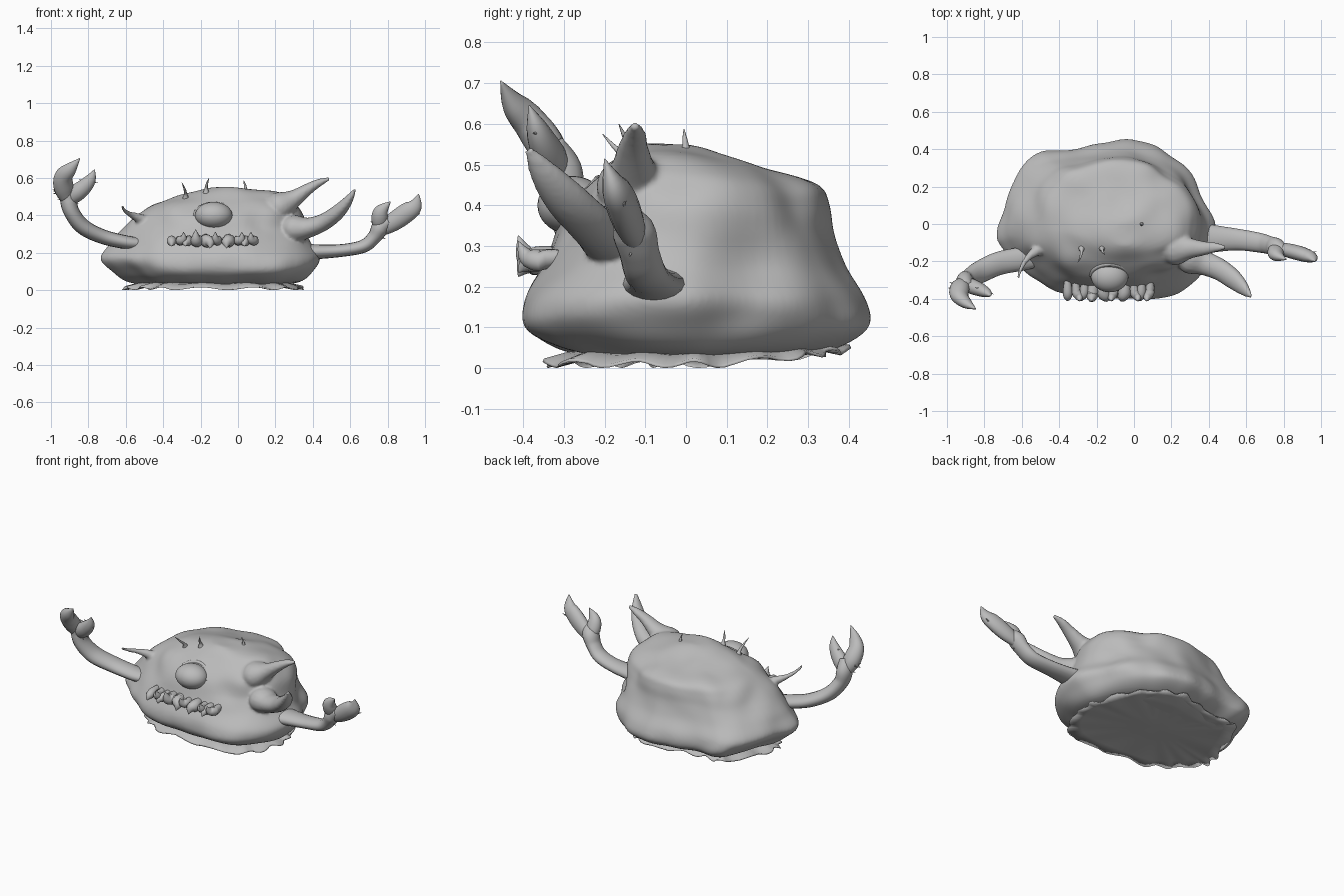
import bpy, bmesh, math, random
from mathutils import Vector, noise

random.seed(4)
if "Cube" in bpy.data.objects:
    bpy.data.objects.remove(bpy.data.objects["Cube"])

GREY = (0.5, 0.5, 0.5, 1)
clay = bpy.data.materials.new("clay_grey")
clay.use_nodes = True
clay.diffuse_color = GREY
clay.node_tree.nodes["Principled BSDF"].inputs["Base Color"].default_value = GREY


def smooth_path(pts, steps, closed=False):
    """Catmull-Rom interpolation of equal-length tuples."""
    n = len(pts)
    at = (lambda i: pts[i % n]) if closed else (lambda i: pts[max(0, min(n - 1, i))])
    out = []
    for i in range(n if closed else n - 1):
        a, b, c, d = at(i - 1), at(i), at(i + 1), at(i + 2)
        for s in range(steps):
            t = s / steps
            out.append(tuple(
                q + 0.5 * t * (r - p + t * (2*p - 5*q + 4*r - w + t * (3*(q - r) + w - p)))
                for p, q, r, w in zip(a, b, c, d)))
    if not closed:
        out.append(tuple(pts[-1]))
    return out


def loft(name, rings):
    """Skin a list of equal-sized closed rings and cap both ends."""
    bm = bmesh.new()
    loops = [[bm.verts.new(p) for p in ring] for ring in rings]
    n = len(loops[0])
    for a, b in zip(loops, loops[1:]):
        for i in range(n):
            j = (i + 1) % n
            bm.faces.new((a[i], a[j], b[j], b[i]))
    for loop in (loops[0], loops[-1]):
        hub = bm.verts.new(sum((v.co for v in loop), Vector()) / n)
        for i in range(n):
            bm.faces.new((loop[i], loop[(i + 1) % n], hub))
    bmesh.ops.recalc_face_normals(bm, faces=bm.faces)
    mesh = bpy.data.meshes.new(name)
    bm.to_mesh(mesh)
    bm.free()
    mesh.shade_smooth()
    mesh.materials.append(clay)
    obj = bpy.data.objects.new(name, mesh)
    bpy.context.collection.objects.link(obj)
    return obj


def tube(name, pts, wide=(1, 1), axis=(0, 1, 0), sides=16, steps=6):
    """Tapered limb through (x, y, z, radius); wide = start and end flattening along axis."""
    path = smooth_path(pts, steps)
    rings = []
    for i, p in enumerate(path):
        before, after = path[max(0, i - 1)], path[min(len(path) - 1, i + 1)]
        t = (Vector(after[:3]) - Vector(before[:3])).normalized()
        u = Vector(axis)
        u = (u - t * u.dot(t)).normalized()
        v = t.cross(u)
        r = max(p[3], 0.001)
        w = r * (wide[0] + (wide[1] - wide[0]) * i / (len(path) - 1))
        rings.append([Vector(p[:3]) + u * math.cos(a) * w + v * math.sin(a) * r
                      for a in (math.tau * k / sides for k in range(sides))])
    return loft(name, rings)


# Body: one footprint that grows rounder with height, then lumps pushed in and out
FOOTPRINT = smooth_path([
    (1, -.1), (.92, .19), (.76, .62), (.59, .81), (.42, .93), (.17, 1), (-.1, .92),
    (-.42, .85), (-.62, .84), (-.76, .7), (-.92, .14), (-1, -.2), (-.95, -.36),
    (-.8, -.57), (-.66, -.76), (-.42, -.93), (.08, -.98), (.55, -.98), (.82, -.8),
    (.97, -.45)], 6, True)

# height, left and right x, front and back y
LEVELS = [
    (.03, -.5, .25, -.2, .28), (.05, -.6, .34, -.31, .37), (.1, -.67, .4, -.39, .45),
    (.17, -.74, .44, -.395, .445), (.25, -.69, .4, -.355, .4), (.33, -.62, .37, -.32, .37),
    (.4, -.55, .35, -.285, .355), (.45, -.48, .32, -.24, .325), (.485, -.39, .285, -.2, .22),
    (.52, -.29, .22, -.16, .1), (.54, -.18, .1, -.13, .04), (.549, -.1, 0, -.11, .01)]

# centre, reach, push
LUMPS = [
    ((-.13, -.4, .15), .2, .006), ((.4, .17, .28), .12, -.045), ((.36, -.2, .35), .09, .02),
    ((.28, -.12, .45), .09, .02), ((-.55, -.12, .38), .07, .015), ((.12, -.3, .38), .08, -.02),
    ((-.55, .15, .33), .14, -.025), ((-.3, .4, .3), .12, -.02), ((.1, .4, .3), .1, -.015),
    ((.2, -.24, .44), .08, .02), ((-.36, -.2, .44), .08, .02), ((.2, .3, .42), .11, -.03)]


def footprint_ring(z, x0, x1, y0, y1):
    roundness = max(0, min(.85, (z - .12) * 4))
    ring = []
    for u, v in FOOTPRINT:
        s = 1 + roundness * (1 / math.hypot(u, v) - 1)
        ring.append(Vector(((x0 + x1) / 2 + u * s * (x1 - x0) / 2,
                            (y0 + y1) / 2 + v * s * (y1 - y0) / 2, z)))
    return ring


def lumpy(p):
    out = p - Vector((-.15, .03, .22))
    out.normalize()
    push = 0.012 * noise.noise(p * 7)
    for centre, reach, amount in LUMPS:
        push += amount * math.exp(-(p - Vector(centre)).length_squared / reach ** 2)
    return p + out * push


body = loft("body", [[lumpy(p) for p in footprint_ring(*level)] for level in smooth_path(LEVELS, 5)])

# Large horns with flared roots on the left side, small one on the right
horns = [
    tube("lower_left_horn", [(.24, -.16, .33, .05), (.3, -.18, .328, .074), (.38, -.21, .335, .054),
                             (.46, -.245, .365, .046), (.53, -.295, .415, .04),
                             (.585, -.345, .475, .027), (.625, -.388, .538, .008)], (1.1, 1.5)),
    tube("upper_left_horn", [(.14, -.13, .41, .05), (.22, -.13, .445, .08), (.3, -.13, .49, .048),
                             (.37, -.13, .538, .032), (.43, -.125, .573, .022),
                             (.49, -.125, .597, .009)], (1.1, 1.3)),
    tube("small_right_horn", [(-.46, -.12, .355, .03), (-.53, -.15, .385, .026),
                              (-.575, -.19, .405, .016), (-.605, -.24, .425, .012),
                              (-.62, -.29, .45, .008)])]

# Fuse the horns into the body as one skin
with bpy.context.temp_override(active_object=body, object=body,
                               selected_objects=[body] + horns,
                               selected_editable_objects=[body] + horns):
    bpy.ops.object.join()
fuse = body.modifiers.new("fuse", "REMESH")
fuse.mode = "VOXEL"
fuse.voxel_size = 0.009
fuse.use_smooth_shade = True
soften = body.modifiers.new("soften", "SMOOTH")
soften.factor = 0.5
soften.iterations = 6

# Ruffled skirt under the body: flat in front, lifting towards the back
skirt = []
for scale, lift, ruffle in ((.3, .012, 0), (.85, .01, 0), (1, 0, 1), (.99, .008, 1),
                            (.85, .028, .5), (.5, .04, 0)):
    ring = []
    for i, p in enumerate(footprint_ring(0, -.62, .35, -.345, .395)):
        a = math.tau * i / len(FOOTPRINT)
        s = scale * (1 + ruffle * (.05 * abs(math.sin(11 * a)) + .015 * math.sin(5 * a) - .035))
        q = Vector((-.135 + (p.x + .135) * s, .025 + (p.y - .025) * s, 0))
        q.z = max(0, .008 + .11 * max(0, q.y - .1) + lift + ruffle * .008 * math.sin(17 * a))
        ring.append(q)
    skirt.append(ring)
loft("skirt", skirt)

# Bulging eye with a thin lid line
eye = tube("eye", [(0, -math.cos(a), 0, math.sin(a))
                   for a in (math.pi * k / 12 for k in range(13))], axis=(1, 0, 0), sides=32, steps=2)
eye.scale = (.1, .085, .072)
eye.location = (-.13, -.28, .4)
tube("eyelid", [(-.13 + .1 * math.cos(a), -.275 + .06 * math.sin(a), .395 + .068 * math.sin(a), .011)
                for a in (math.pi * (k / 8) for k in range(9))])

# Teeth: a row of curved fangs, alternating up and down
for i, x in enumerate((-.355, -.31, -.265, -.22, -.17, -.11, -.05, 0, .04, .085)):
    big = 1.45 if i in (3, 4, 6) else 1.1
    rise = .04 if i % 2 else -.03
    lean = .02 * math.sin(i * 2)
    tube("tooth", [(x, -.3, .275, .016 * big), (x, -.36, .265, .024 * big),
                   (x + lean, -.392, .263 + rise * .3, .019 * big),
                   (x + lean, -.412, .268 + rise * big, .001)], sides=10, steps=4)

# Arms, flattened at the shoulder
tube("right_arm", [(-.52, -.17, .25, .03), (-.59, -.185, .255, .036), (-.72, -.21, .285, .039),
                   (-.83, -.26, .34, .042), (-.89, -.3, .42, .042), (-.905, -.31, .49, .046),
                   (-.895, -.335, .55, .035)], (1.9, 1))
tube("left_arm", [(.3, -.075, .205, .05), (.4, -.078, .205, .041), (.55, -.083, .212, .034),
                  (.67, -.1, .235, .035), (.73, -.115, .285, .038), (.765, -.13, .34, .047),
                  (.81, -.15, .375, .03)], (2.1, .9))

# Claws: two heavy fingers on each arm
tube("right_claw_outer", [(-.905, -.31, .47, .03), (-.93, -.34, .54, .052),
                          (-.933, -.385, .605, .049), (-.895, -.425, .65, .034),
                          (-.845, -.455, .705, .002)], (.9, .8))
tube("right_claw_inner", [(-.91, -.31, .48, .035), (-.862, -.335, .52, .046),
                          (-.815, -.355, .56, .04), (-.785, -.37, .6, .027),
                          (-.767, -.385, .645, .002)], (.9, .8))
tube("left_claw_outer", [(.74, -.12, .31, .03), (.82, -.14, .358, .048), (.895, -.16, .41, .052),
                         (.945, -.178, .45, .04), (.966, -.2, .514, .002)], (.8, .7))
tube("left_claw_inner", [(.76, -.125, .33, .035), (.757, -.15, .38, .044),
                         (.768, -.17, .425, .037), (.815, -.19, .473, .002)], (.85, .8))

# Thin curved spikes along the crown
for x, y, z, dx, dy, top in ((-.28, -.13, .49, -.02, -.075, .575), (-.17, -.13, .52, .015, -.035, .6),
                             (.04, 0, .52, -.01, -.005, .587)):
    tube("crown_spike", [(x, y, z, .018), (x, y + dy * .2, z + .025, .009),
                         (x + dx * .3, y + dy * .6, (z + top) / 2 + .01, .006),
                         (x + dx, y + dy, top, .001)], sides=8)

# Bristles around the claws
CLAW_SPOTS = [(-.93, -.33, .53, .035), (-.8, -.355, .57, .026), (-.91, -.31, .47, .032),
              (.76, -.15, .38, .028), (.92, -.16, .41, .032), (.74, -.13, .29, .026)]
for x, y, z, r in CLAW_SPOTS:
    for k in range(4):
        out = Vector((random.choice((-1, 1)), random.uniform(-.5, .5), random.uniform(-.6, .4)))
        out.normalize()
        root = Vector((x, y, z + random.uniform(-.02, .02)))
        mid, tip = root + out * r, root + out * (r + .028)
        tube("bristle", [(*root, .006), (*mid, .005), (*tip, .001)], axis=(.1, .3, 1), sides=6, steps=2)
